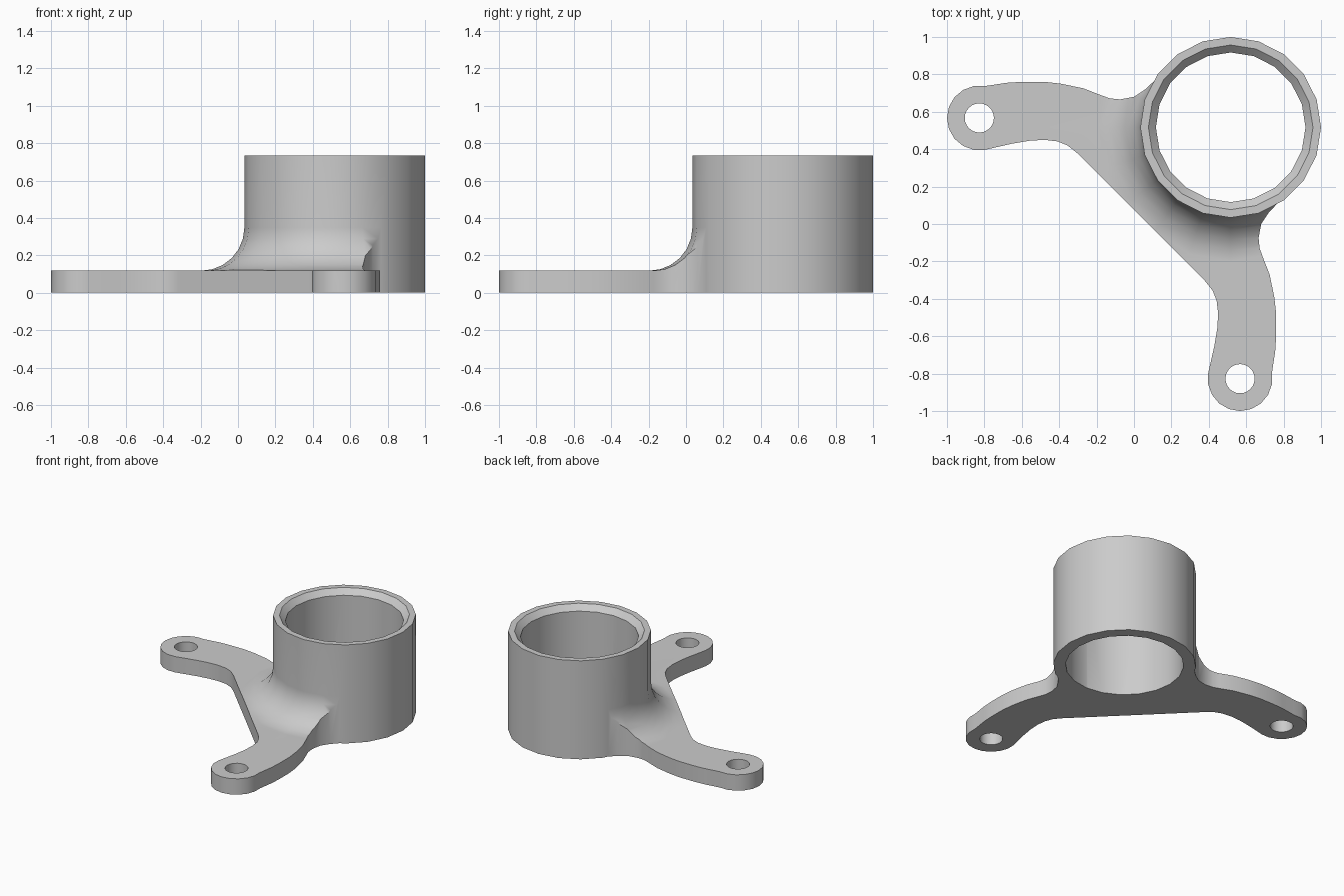
import bpy, bmesh, math
from mathutils import Vector

if "Cube" in bpy.data.objects:
    bpy.data.objects.remove(bpy.data.objects["Cube"])

CENTRE = (0.517, 0.517)      # tower axis
SIDES = 20
R_OUT, R_BORE, R_LIP = 0.483, 0.4, 0.44
HEIGHT, PLATE, FILLET = 0.735, 0.118, 0.23
LUG, LUG_R, HOLE_R = (0.567, -0.827), 0.173, 0.078

grey = bpy.data.materials.new("light grey")
grey.use_nodes = True
grey.diffuse_color = (0.6, 0.6, 0.6, 1)
grey.node_tree.nodes["Principled BSDF"].inputs["Base Color"].default_value = (0.6, 0.6, 0.6, 1)


def finish(name, bm):
    bmesh.ops.recalc_face_normals(bm, faces=bm.faces)
    mesh = bpy.data.meshes.new(name)
    bm.to_mesh(mesh)
    bm.free()
    mesh.materials.append(grey)
    obj = bpy.data.objects.new(name, mesh)
    bpy.context.collection.objects.link(obj)
    return obj


def lathe(name, profile, centre, sides):
    """Closed solid from (radius, z) rings with flat caps at both ends."""
    bm = bmesh.new()
    rings = []
    for r, z in profile:
        rings.append([bm.verts.new((centre[0] + r * math.cos(math.tau * i / sides),
                                    centre[1] + r * math.sin(math.tau * i / sides), z))
                      for i in range(sides)])
    for a, b in zip(rings, rings[1:]):
        for i in range(sides):
            j = (i + 1) % sides
            bm.faces.new((a[i], a[j], b[j], b[i]))
    bm.faces.new(rings[0])
    bm.faces.new(rings[-1])
    return finish(name, bm)


def prism(name, outline, height):
    bm = bmesh.new()
    face = bm.faces.new([bm.verts.new((x, y, 0)) for x, y in outline])
    top = bmesh.ops.extrude_face_region(bm, geom=[face])["geom"]
    bmesh.ops.translate(bm, vec=Vector((0, 0, height)),
                        verts=[v for v in top if isinstance(v, bmesh.types.BMVert)])
    return finish(name, bm)


def activate(obj):
    bpy.ops.object.select_all(action="DESELECT")
    obj.select_set(True)
    bpy.context.view_layer.objects.active = obj


def combine(obj, other, operation):
    activate(obj)
    mod = obj.modifiers.new("combine", "BOOLEAN")
    mod.operation, mod.object, mod.solver = operation, other, "EXACT"
    bpy.ops.object.modifier_apply(modifier=mod.name)
    bpy.data.objects.remove(other)


# One arm: inner edge, rounded lug, outer edge running into the tower
inner = [(0.38, -0.305), (0.42, -0.355), (0.442, -0.41), (0.45, -0.48),
         (0.445, -0.56), (0.43, -0.65)]
lug = [(LUG[0] + LUG_R * math.cos(math.radians(a)), LUG[1] + LUG_R * math.sin(math.radians(a)))
       for a in range(170, 371, 20)]
outer = [(0.755, -0.68), (0.76, -0.6), (0.76, -0.48), (0.75, -0.39), (0.725, -0.27),
         (0.688, -0.175), (0.672, -0.13), (0.666, -0.075), (0.68, 0), (0.72, 0.06),
         (0.785, 0.13)]
arm = inner + lug + outer
outline = arm + [(0.6, 0.6)] + [(y, x) for x, y in reversed(arm)]

# Plate with a curved fillet rising to the tower wall
steps = 6
curve = [(R_OUT + FILLET * (1 - math.sin(t)), PLATE + FILLET * (1 - math.cos(t)))
         for t in (math.pi / 2 * i / steps for i in range(steps + 1))]
flare = lathe("flare", [(2.5, -0.1), (2.5, PLATE)] + curve + [(R_OUT - 0.015, PLATE + FILLET + 0.003)],
              CENTRE, SIDES)
plate = prism("plate", outline, 0.5)
combine(plate, flare, "INTERSECT")

# Tower joined to the plate, then bored with a bevelled mouth
bracket = lathe("bracket", [(R_OUT, 0), (R_OUT, HEIGHT)], CENTRE, SIDES)
combine(bracket, plate, "UNION")
bevel = R_LIP - R_BORE
bore = lathe("bore", [(R_BORE, -0.1), (R_BORE, HEIGHT - bevel), (R_LIP, HEIGHT), (R_LIP, HEIGHT + 0.1)],
             CENTRE, SIDES)
combine(bracket, bore, "DIFFERENCE")

# Screw holes in both lugs
for spot in (LUG, LUG[::-1]):
    hole = lathe("hole", [(HOLE_R, -0.1), (HOLE_R, 0.3)], spot, 24)
    combine(bracket, hole, "DIFFERENCE")

# Smooth curved walls, keep flats flat
activate(bracket)
bpy.ops.object.shade_smooth_by_angle(angle=math.radians(30))
weighted = bracket.modifiers.new("flat faces", "WEIGHTED_NORMAL")
weighted.keep_sharp = True
